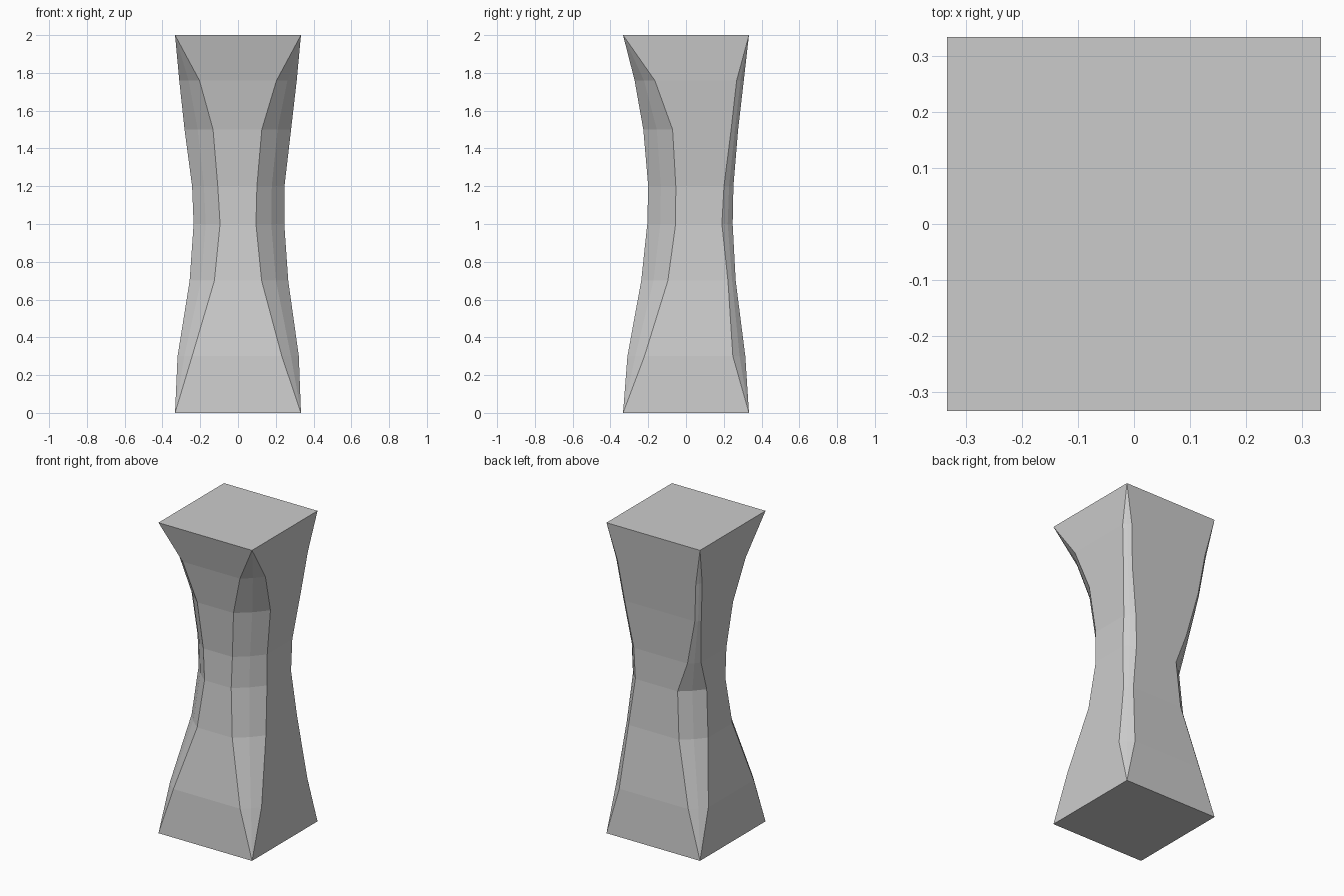
import bpy, bmesh

if "Cube" in bpy.data.objects:
    bpy.data.objects.remove(bpy.data.objects["Cube"])

H = 0.3333
# Each level: z, half-extents (left, right, front, back),
# then |x|+|y| limit at each worn corner (front-left, front-right, back-right, back-left)
LEVELS = [
    (0.00, H, H, H, H, 2*H, 2*H, 2*H, 2*H),
    (0.30, .320, .322, .310, .314, .553, .542, .570, .550),
    (0.70, .256, .266, .237, .263, .362, .362, .488, .397),
    (1.00, .235, .245, .205, .247, .300, .300, .435, .360),
    (1.20, .243, .246, .200, .251, .307, .300, .447, .437),
    (1.50, .283, .281, .226, .276, .358, .352, .520, .532),
    (1.76, .311, .311, .272, .306, .476, .476, .579, .590),
    (2.00, H, H, H, H, 2*H, 2*H, 2*H, 2*H),
]


def corner(sx, sy, x, y, s):
    """Three points across a worn corner, counter-clockwise around the pillar."""
    c = max(x + y - s, 0)
    a, b = (x, y - c), (x - c, y)
    m = (x - c * 0.46, y - c * 0.46)
    pts = [a, m, b] if sx * sy > 0 else [b, m, a]
    return [(sx * px, sy * py) for px, py in pts]


def section(level):
    z, l, r, f, b, fl, fr, br, bl = level
    pts = (corner(-1, -1, l, f, fl) + corner(1, -1, r, f, fr)
           + corner(1, 1, r, b, br) + corner(-1, 1, l, b, bl))
    return [(x, y, z) for x, y in pts]


# Waisted stone pillar, lofted through the sections
bm = bmesh.new()
rings = [[bm.verts.new(p) for p in section(lv)] for lv in LEVELS]
for lo, hi in zip(rings, rings[1:]):
    n = len(lo)
    for i in range(n):
        j = (i + 1) % n
        bm.faces.new((lo[i], lo[j], hi[j], hi[i]))
bm.faces.new(rings[-1])
bm.faces.new(rings[0][::-1])

# Square ends: merge the collapsed corner points, then facet the sides
bmesh.ops.remove_doubles(bm, verts=bm.verts[:], dist=0.0005)
bmesh.ops.triangulate(bm, faces=[f for f in bm.faces if abs(f.normal.z) < 0.9])
bmesh.ops.recalc_face_normals(bm, faces=bm.faces[:])

mesh = bpy.data.meshes.new("stone_pillar")
bm.to_mesh(mesh)
bm.free()
pillar = bpy.data.objects.new("stone_pillar", mesh)
bpy.context.collection.objects.link(pillar)
